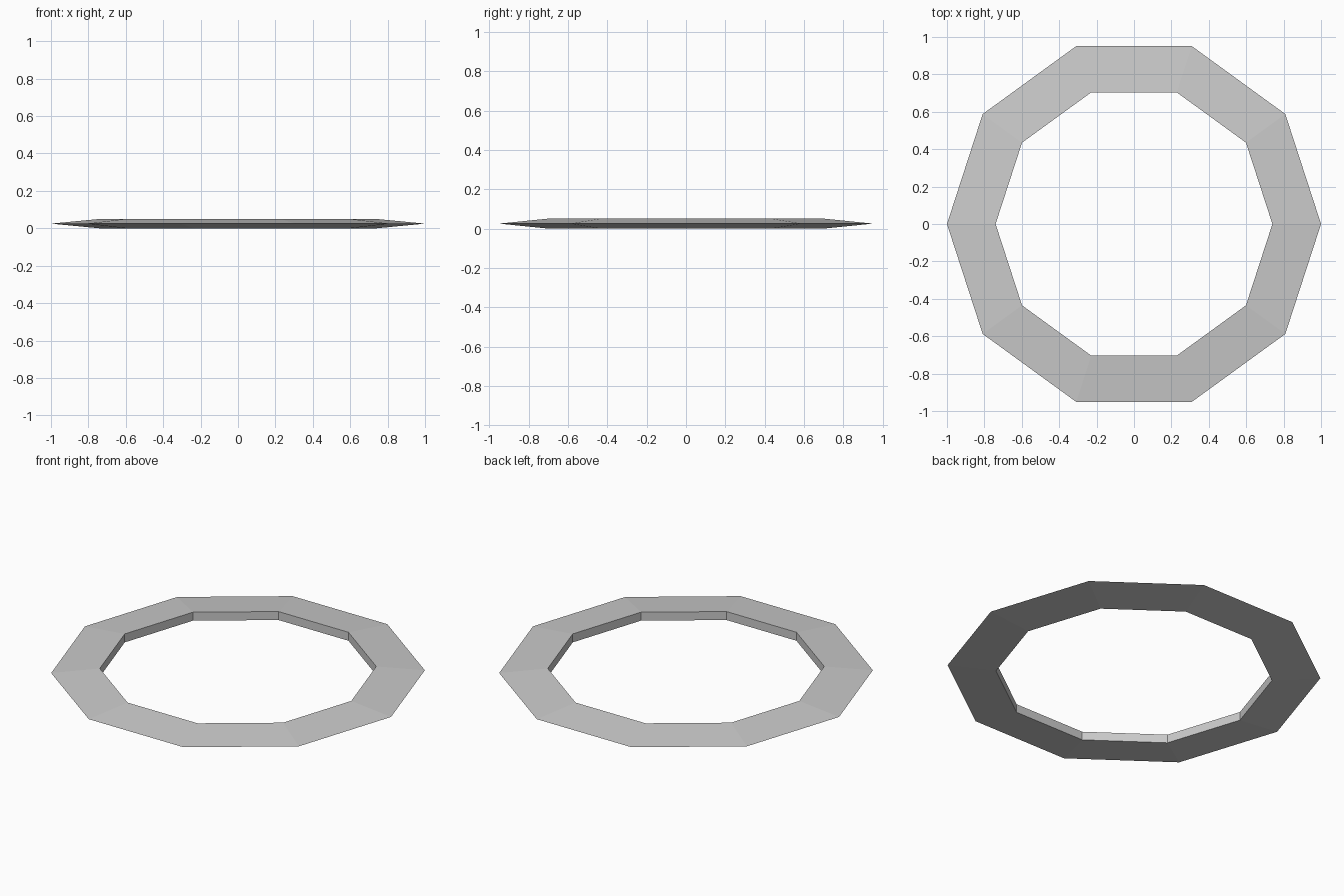
import bpy
import bmesh
from math import cos, sin, tau

cube = bpy.data.objects.get("Cube")
if cube:
    bpy.data.objects.remove(cube, do_unlink=True)

SIDES = 10
# Triangular cross-section (radius, height): sharp outer rim, upright inner wall
PROFILE = [(1.0, 0.025), (0.74, 0.05), (0.74, 0.0)]

# Plain grey material
grey = bpy.data.materials.new("light grey")
grey.use_nodes = True
colour = (0.6, 0.6, 0.6, 1)
grey.diffuse_color = colour
for node in grey.node_tree.nodes:
    if node.type == 'BSDF_PRINCIPLED':
        node.inputs["Base Color"].default_value = colour

# Sweep the cross-section around the ring
bm = bmesh.new()
rings = []
for i in range(SIDES):
    a = tau * i / SIDES
    rings.append([bm.verts.new((r * cos(a), r * sin(a), z)) for r, z in PROFILE])
for i, ring in enumerate(rings):
    following = rings[(i + 1) % SIDES]
    for j in range(len(PROFILE)):
        k = (j + 1) % len(PROFILE)
        bm.faces.new((ring[j], following[j], following[k], ring[k]))
bmesh.ops.recalc_face_normals(bm, faces=bm.faces)

mesh = bpy.data.meshes.new("ring")
bm.to_mesh(mesh)
bm.free()
mesh.materials.append(grey)
bpy.context.scene.collection.objects.link(bpy.data.objects.new("ring", mesh))
